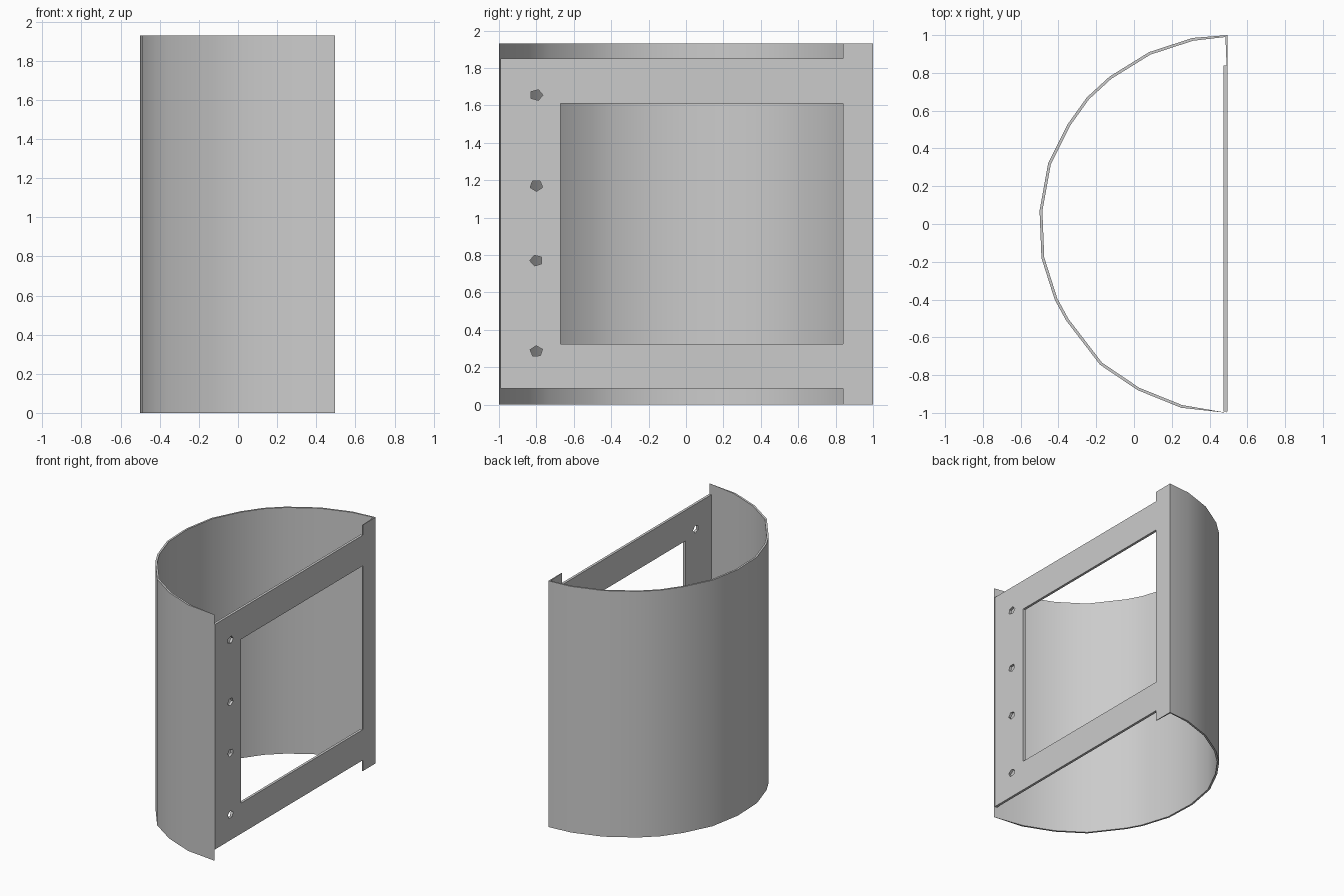
import bpy, bmesh, math
from mathutils import Vector

cube = bpy.data.objects.get("Cube")
if cube:
    bpy.data.objects.remove(cube, do_unlink=True)

HEIGHT = 1.93
grey = bpy.data.materials.new("plain_grey")
grey.use_nodes = True
grey.diffuse_color = (0.6, 0.6, 0.6, 1)
grey.node_tree.nodes["Principled BSDF"].inputs["Base Color"].default_value = (0.6, 0.6, 0.6, 1)


def prism(name, loops, sweep):
    """Fill the outline (later loops are holes) and extrude it along sweep."""
    bm = bmesh.new()
    edges = []
    for loop in loops:
        vs = [bm.verts.new(p) for p in loop]
        edges += [bm.edges.new((v, vs[i - 1])) for i, v in enumerate(vs)]
    bmesh.ops.triangle_fill(bm, edges=edges, use_beauty=True, normal=Vector(sweep).normalized())
    ext = bmesh.ops.extrude_face_region(bm, geom=bm.faces[:], use_keep_orig=True)
    moved = [g for g in ext["geom"] if isinstance(g, bmesh.types.BMVert)]
    bmesh.ops.translate(bm, verts=moved, vec=sweep)
    bmesh.ops.recalc_face_normals(bm, faces=bm.faces[:])
    mesh = bpy.data.meshes.new(name)
    bm.to_mesh(mesh)
    bm.free()
    mesh.materials.append(grey)
    obj = bpy.data.objects.new(name, mesh)
    bpy.context.collection.objects.link(obj)
    bpy.ops.object.select_all(action='DESELECT')
    obj.select_set(True)
    bpy.context.view_layer.objects.active = obj
    bpy.ops.object.shade_smooth_by_angle(angle=math.radians(30))
    return obj


# Half-round shell, thinning to an edge at the front end
outer = [(0.495, 1), (0.31, 0.985), (0.08, 0.91), (-0.13, 0.78), (-0.25, 0.67),
         (-0.35, 0.53), (-0.455, 0.32), (-0.5, 0.07), (-0.49, -0.18), (-0.42, -0.4),
         (-0.36, -0.51), (-0.18, -0.745), (0.02, -0.88), (0.25, -0.973), (0.495, -1)]
inner = [(0.5 + (x - 0.5) * 0.985, y * 0.985) for x, y in outer[1:-1]]
profile = outer + inner[::-1] + [(0.485, 0.99)]
prism("curved_shell", [[(x, y, 0) for x, y in profile]], (0, 0, HEIGHT))

# Tapered full-height flange at the back edge
flange = [(0.495, 1), (0.484, 0.99), (0.49, 0.84), (0.495, 0.84)]
prism("back_flange", [[(x, y, 0) for x, y in flange]], (0, 0, HEIGHT))

# Flat C-shaped frame with a column of five-sided holes
X = 0.475
frame = [(-0.993, 0.085), (0.84, 0.085), (0.84, 0.325), (-0.67, 0.325),
         (-0.67, 1.61), (0.84, 1.61), (0.84, 1.85), (-0.993, 1.85)]
loops = [[(X, y, z) for y, z in frame]]
for i, z in enumerate((0.285, 0.77, 1.17, 1.655)):
    angles = [0.35 + 0.3 * i + k * math.tau / 5 for k in range(5)]
    loops.append([(X, -0.8 + 0.035 * math.cos(a), z + 0.03 * math.sin(a)) for a in angles])
prism("flat_frame", loops, (0.02, 0, 0))
